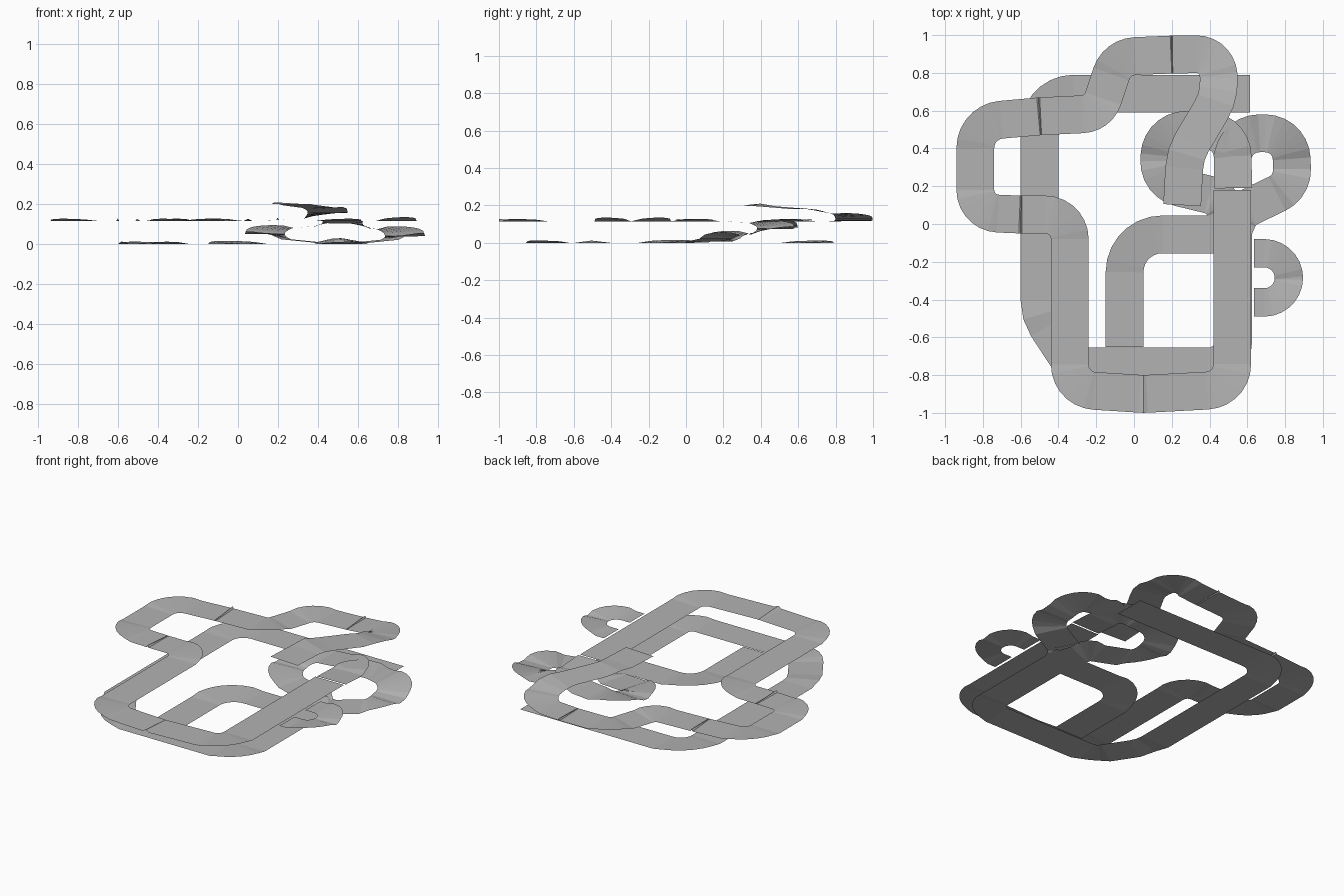
import bpy, bmesh, math
from mathutils import Vector

if "Cube" in bpy.data.objects:
    bpy.data.objects.remove(bpy.data.objects["Cube"])

grey = bpy.data.materials.new("road grey")
grey.diffuse_color = (0.45, 0.45, 0.45, 1)
grey.use_nodes = True
grey.node_tree.nodes["Principled BSDF"].inputs["Base Color"].default_value = grey.diffuse_color


def fillet(points):
    """Round the corners of a path of (x, y, z, radius); return points and turn signs."""
    out, turn = [Vector(points[0][:3])], [0]
    last = len(points) - 2
    for i in range(1, len(points) - 1):
        a, p, b = (Vector(points[j][:3]) for j in (i - 1, i, i + 1))
        u, v = a - p, b - p
        u2, v2 = u.to_2d(), v.to_2d()
        d1, d2 = u2.normalized(), v2.normalized()
        half = d1.angle(d2) / 2
        cut = min(points[i][3] / math.tan(half),
                  u2.length * (0.99 if i == 1 else 0.5),
                  v2.length * (0.99 if i == last else 0.5))
        r = cut * math.tan(half)
        s, e = p.to_2d() + d1 * cut, p.to_2d() + d2 * cut
        c = p.to_2d() + (d1 + d2).normalized() * (r / math.sin(half))
        z0 = p.z + u.z * cut / u2.length
        z1 = p.z + v.z * cut / v2.length
        sign = 1 if d1.cross(d2) < 0 else -1      # +1 = left turn
        sweep = math.pi - 2 * half
        n = max(2, int(sweep / 0.2))
        for k in range(n + 1):
            ang = sign * sweep * k / n
            w = s - c
            q = c + Vector((w.x * math.cos(ang) - w.y * math.sin(ang),
                            w.x * math.sin(ang) + w.y * math.cos(ang)))
            out.append(Vector((q.x, q.y, z0 + (z1 - z0) * k / n)))
            turn.append(sign * math.sin(math.pi * k / n) ** 0.5 if 0 < k < n else 0)
    out.append(Vector(points[-1][:3]))
    turn.append(0)
    return out, turn


def road(name, points, bank=0.012, half=0.1):
    """Flat ribbon along a path, outer edge lifted in the bends."""
    path, turn = fillet(points)
    bm = bmesh.new()
    rows = []
    for i, p in enumerate(path):
        t = (path[min(i + 1, len(path) - 1)] - path[max(i - 1, 0)]).to_2d().normalized()
        side = Vector((-t.y, t.x, 0)) * half       # points to the left
        lift_l, lift_r = max(-turn[i], 0) * bank, max(turn[i], 0) * bank
        rows.append((bm.verts.new(p + side + Vector((0, 0, lift_l))),
                     bm.verts.new(p - side + Vector((0, 0, lift_r)))))
    for (a, b), (c, d) in zip(rows, rows[1:]):
        bm.faces.new((a, b, d, c))
    me = bpy.data.meshes.new(name)
    bm.to_mesh(me)
    bm.free()
    me.materials.append(grey)
    bpy.context.collection.objects.link(bpy.data.objects.new(name, me))


U = 0.115   # upper deck height
# upper loop, climbing to the high exit ramp
road("upper_road", [
    (0.52, 0.18, U, 0), (0.52, -0.875, U, .14), (0.05, -0.9, U, .3), (-0.34, -0.875, U, .14),
    (-0.34, 0.05, U, .14), (-0.6, 0.05, U, .3), (-0.84, 0.06, U, .15), (-0.84, 0.54, U, .15),
    (-0.5, 0.57, U, .3), (-0.19, 0.585, U, .12), (-0.09, 0.885, U, .14), (0.2, 0.897, U + .005, .3),
    (0.44, 0.9, .135, .13), (0.455, 0.68, .175, .3), (0.27, 0.37, .2, .3), (0.255, 0.1, .2, 0)])
# ground loop
road("lower_road", [
    (0.615, 0.69, 0, 0), (-0.5, 0.69, 0, .18), (-0.5, -0.48, 0, .25), (-0.32, -0.755, 0, .15),
    (0.525, -0.755, 0, .13), (0.525, 0.05, 0, 0)])
# inner branch of the ground loop
road("branch_road", [
    (-0.05, -0.65, 0, 0), (-0.05, -0.055, 0, .2), (0.43, -0.055, 0, 0)], bank=0.016)
# two rising spirals from the ground road to the upper deck
road("right_spiral", [
    (0.525, -0.03, 0, 0), (0.57, 0.07, .002, .12), (0.84, 0.2, .03, .14), (0.83, 0.48, .06, .14),
    (0.52, 0.48, .095, .14), (0.525, 0.19, U, 0)], bank=0.025)
road("left_spiral", [
    (0.525, -0.03, 0, 0), (0.46, 0.14, .002, .12), (0.13, 0.22, .035, .14), (0.14, 0.5, .07, .14),
    (0.52, 0.495, .1, .14), (0.525, 0.19, U, 0)], bank=0.025)
# side turnaround off the upper deck
road("turnaround", [
    (0.635, -0.155, U, 0), (0.82, -0.155, U, .13), (0.82, -0.415, U, .13), (0.635, -0.415, U, 0)],
    bank=0.02, half=0.075)
